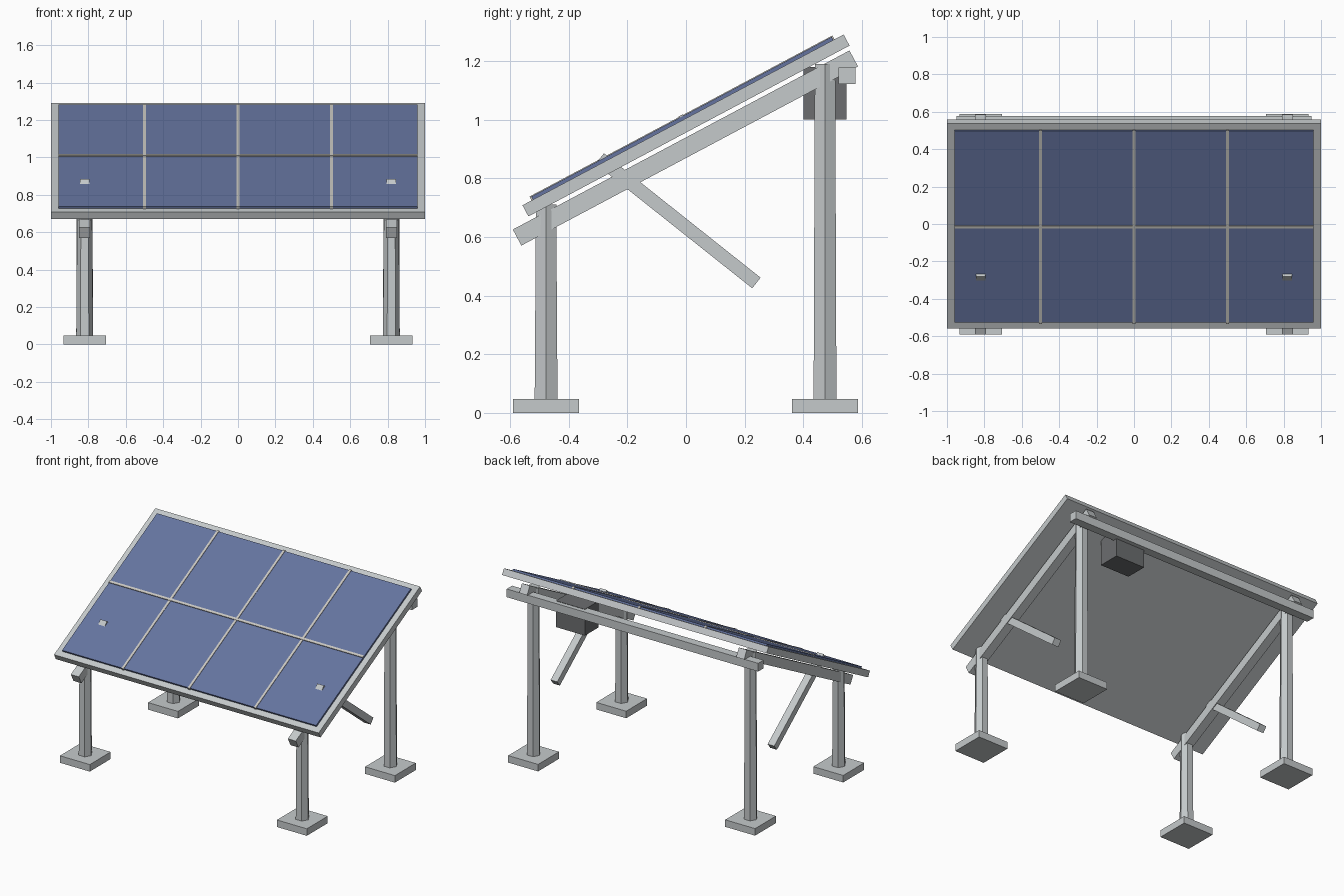
import bpy
from math import radians, sin, cos
from mathutils import Vector, Matrix

cube = bpy.data.objects.get("Cube")
if cube:
    bpy.data.objects.remove(cube, do_unlink=True)


def material(name, rgb):
    m = bpy.data.materials.new(name)
    m.use_nodes = True
    m.diffuse_color = (*rgb, 1)
    m.node_tree.nodes["Principled BSDF"].inputs["Base Color"].default_value = (*rgb, 1)
    return m


METAL = material("galvanised_metal", (0.56, 0.59, 0.60))
BLUE = material("cell_blue", (0.13, 0.175, 0.35))
GRID = material("grid_line_grey", (0.58, 0.57, 0.53))
DARK = material("box_dark_grey", (0.15, 0.155, 0.16))

TILT = radians(28)
SIDES = (("left", 1), ("right", -1))


def box(name, centre, size, mat, pitch=0.0):
    """Box tilted about the x axis by pitch."""
    bpy.ops.mesh.primitive_cube_add(size=1, location=centre)
    ob = bpy.context.object
    ob.name = name
    ob.data.transform(Matrix.Rotation(pitch, 4, "X") @ Matrix.Diagonal((*size, 1)))
    ob.data.materials.append(mat)
    return ob


def post(name, x, y, bottom, top):
    """Slightly tapered six-sided post with corners pointing sideways."""
    bpy.ops.mesh.primitive_cone_add(vertices=6, radius1=0.045, radius2=0.04,
                                    depth=top - bottom,
                                    location=(x, y, (bottom + top) / 2))
    ob = bpy.context.object
    ob.name = name
    ob.data.transform(Matrix.Rotation(radians(30), 4, "Z"))
    ob.data.materials.append(METAL)


# Tilted panel: tray, cell sheet and grid strips
PANEL = Vector((0, 0, 0.98))
TRAY = 0.043


def on_panel(x, along, height):
    """Point on the panel, measured along the slope and out from its middle."""
    return PANEL + Vector((x, along * cos(TILT) - height * sin(TILT),
                           along * sin(TILT) + height * cos(TILT)))


box("panel_frame", PANEL, (2, 1.24, TRAY), METAL, TILT)
box("cell_sheet", on_panel(0, 0, TRAY / 2 + 0.005), (1.92, 1.16, 0.014), BLUE, TILT)
for i, x in enumerate((-0.5, 0, 0.5)):
    box(f"grid_strip_{i + 1}", on_panel(x, 0, TRAY / 2 + 0.007),
        (0.016, 1.17, 0.016), GRID, TILT)
box("grid_strip_cross", on_panel(0, 0, TRAY / 2 + 0.008), (1.92, 0.016, 0.018), GRID, TILT)

# Supports on both sides
STRUT_TOP, STRUT_END = Vector((0, -0.294, 0.867)), Vector((0, 0.24, 0.443))
strut = STRUT_END - STRUT_TOP
for side, s in SIDES:
    x = 0.82 * s
    box(f"{side}_rafter", (x, -0.002, 0.903), (0.06, 1.3, 0.062), METAL, TILT)
    for end, y, top in (("front", -0.477, 0.71), ("rear", 0.474, 1.19)):
        box(f"{end}_{side}_foot", (x, y, 0.024), (0.226, 0.226, 0.048), METAL)
        post(f"{end}_{side}_post", x, y, 0.04, top)
    middle = (STRUT_TOP + STRUT_END) / 2 + Vector((x, 0, 0))
    box(f"{side}_strut", middle, (0.05, strut.length, 0.046), METAL,
        -Vector((strut.y, -strut.z)).angle(Vector((1, 0))))

# Rear cross beam and junction box
box("rear_cross_beam", (0, 0.549, 1.15), (1.9, 0.058, 0.056), METAL)
box("junction_box", (0.49, 0.474, 1.09), (0.22, 0.148, 0.18), DARK)
